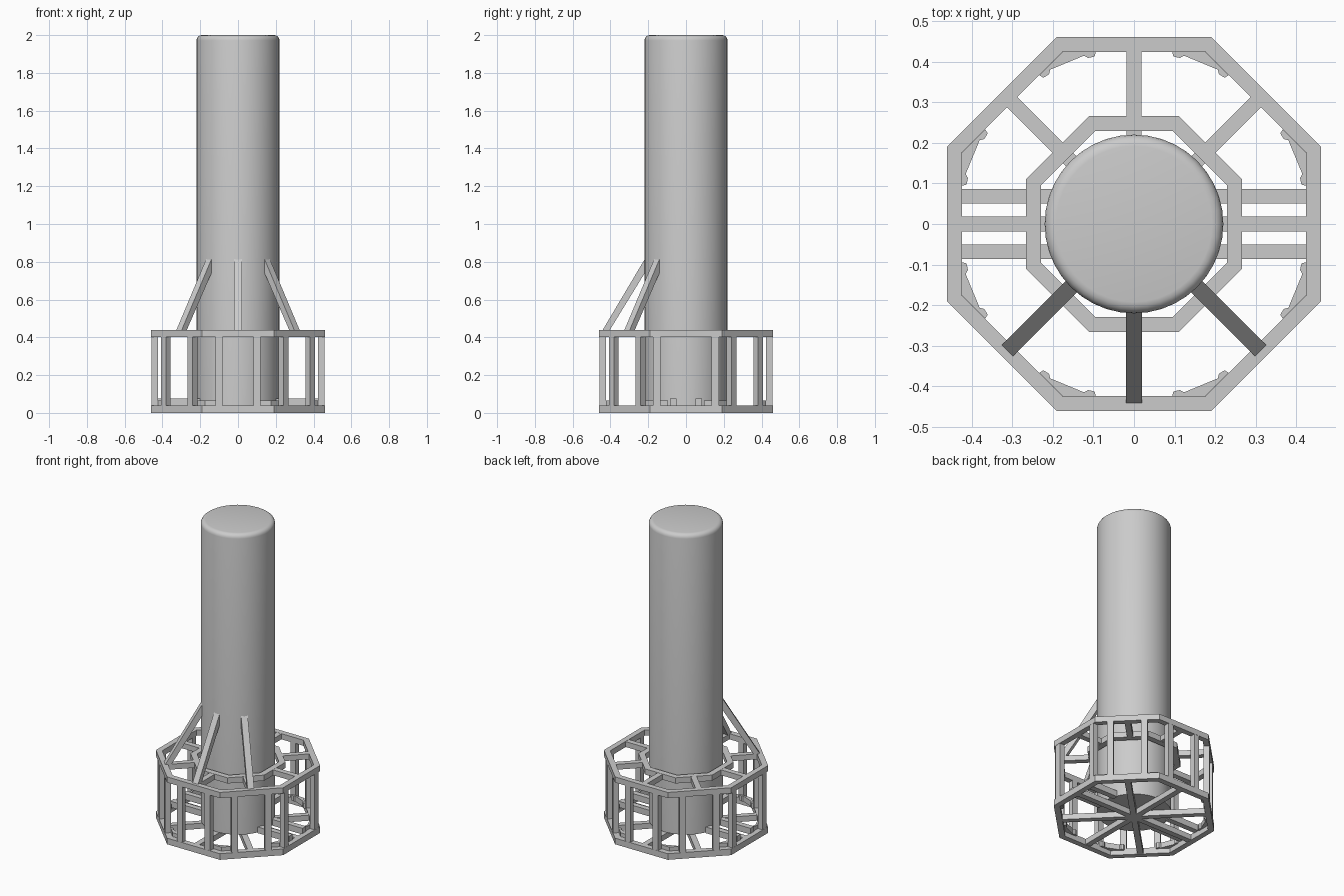
import bpy, bmesh
from math import pi, tan, cos, sin, radians
from mathutils import Vector, Matrix

if "Cube" in bpy.data.objects:
    bpy.data.objects.remove(bpy.data.objects["Cube"])


def finish(name, bm):
    bmesh.ops.recalc_face_normals(bm, faces=bm.faces)
    me = bpy.data.meshes.new(name)
    bm.to_mesh(me)
    bm.free()
    ob = bpy.data.objects.new(name, me)
    bpy.context.collection.objects.link(ob)
    return ob


def box(name, lo, hi, angle=0):
    """Axis-aligned box, then turned about the z axis through the origin."""
    lo, hi = Vector(lo), Vector(hi)
    size, mid = hi - lo, (lo + hi) / 2
    bm = bmesh.new()
    m = (Matrix.Rotation(angle, 4, 'Z') @ Matrix.Translation(mid)
         @ Matrix.Diagonal((*size, 1)))
    bmesh.ops.create_cube(bm, size=1, matrix=m)
    return finish(name, bm)


def prism(name, pts, z0, z1):
    bm = bmesh.new()
    f = bm.faces.new([bm.verts.new((x, y, z0)) for x, y in pts])
    r = bmesh.ops.extrude_face_region(bm, geom=[f])
    vs = [v for v in r['geom'] if isinstance(v, bmesh.types.BMVert)]
    bmesh.ops.translate(bm, verts=vs, vec=(0, 0, z1 - z0))
    return finish(name, bm)


def octagon_ring(name, outer, inner, z0, z1):
    bm = bmesh.new()
    loops = []
    for a, z in ((outer, z0), (outer, z1), (inner, z1), (inner, z0)):
        r = a / cos(pi / 8)
        loops.append([bm.verts.new((r * cos(pi / 8 + i * pi / 4),
                                    r * sin(pi / 8 + i * pi / 4), z)) for i in range(8)])
    for k in range(4):
        p, q = loops[k], loops[(k + 1) % 4]
        for i in range(8):
            j = (i + 1) % 8
            bm.faces.new((p[i], p[j], q[j], q[i]))
    return finish(name, bm)


# Main tank with rounded top rim
R = 0.22
profile = [(0, 0.04), (R, 0.04), (R, 1.972)]
profile += [(R - 0.028 + 0.028 * cos(t), 1.972 + 0.028 * sin(t))
            for t in (radians(22.5), radians(45), radians(67.5), radians(90))]
profile.append((0, 2.0))
bm = bmesh.new()
vs = [bm.verts.new((x, 0, z)) for x, z in profile]
es = [bm.edges.new(p) for p in zip(vs, vs[1:])]
bmesh.ops.spin(bm, geom=vs + es, cent=(0, 0, 0), axis=(0, 0, 1), angle=2 * pi, steps=40)
bmesh.ops.remove_doubles(bm, verts=bm.verts, dist=1e-4)
tank = finish("tank", bm)
bpy.context.view_layer.objects.active = tank
tank.select_set(True)
bpy.ops.object.shade_smooth_by_angle(angle=radians(40))

# Octagonal frame rings
octagon_ring("bottom_ring", 0.46, 0.424, 0, 0.04)
octagon_ring("top_ring", 0.46, 0.424, 0.403, 0.44)
octagon_ring("collar_ring", 0.266, 0.229, 0.403, 0.44)

for i in range(8):
    a = i * pi / 4
    # Spokes joining collar to the top ring
    box("top_spoke", (0.26, -0.018, 0.404), (0.428, 0.018, 0.439), a)
    # Uprights, two per side
    off = 0.155 if i in (0, 4) else 0.1
    for s in (-1, 1):
        box("upright", (0.424, s * off - 0.019, 0.04), (0.459, s * off + 0.019, 0.404), a)
    # Corner gussets on the bottom ring
    c = a + pi / 8
    local = [(0.458, 0.0), (0.427, 0.075), (0.418, 0.068), (0.421, 0.052),
             (0.430, 0.045), (0.430, -0.045), (0.421, -0.052),
             (0.418, -0.068), (0.427, -0.075)]
    prism("corner_gusset", [(x * cos(c) - y * sin(c), x * sin(c) + y * cos(c))
                            for x, y in local], 0.03, 0.065)

# Full-width floor beams crossing under the tank
for i in range(4):
    box("floor_beam", (-0.428, -0.018, 0.003), (0.428, 0.018, 0.039), i * pi / 4)

# Paired side rails
for sx in (0, pi):
    for y in (-0.068, 0.068):
        box("side_rail", (0.2, y - 0.018, 0.035), (0.43, y + 0.018, 0.075), sx)

# Slanted braces on the front
for deg in (-135, -90, -45):
    a = radians(deg)
    bm = bmesh.new()
    prof = [(0.443, 0.436), (0.405, 0.436), (0.188, 0.79), (0.215, 0.82)]
    f = bm.faces.new([bm.verts.new((x, -0.02, z)) for x, z in prof])
    r = bmesh.ops.extrude_face_region(bm, geom=[f])
    up = [v for v in r['geom'] if isinstance(v, bmesh.types.BMVert)]
    bmesh.ops.translate(bm, verts=up, vec=(0, 0.04, 0))
    bmesh.ops.rotate(bm, verts=bm.verts, cent=(0, 0, 0), matrix=Matrix.Rotation(a, 3, 'Z'))
    finish("front_brace", bm)
